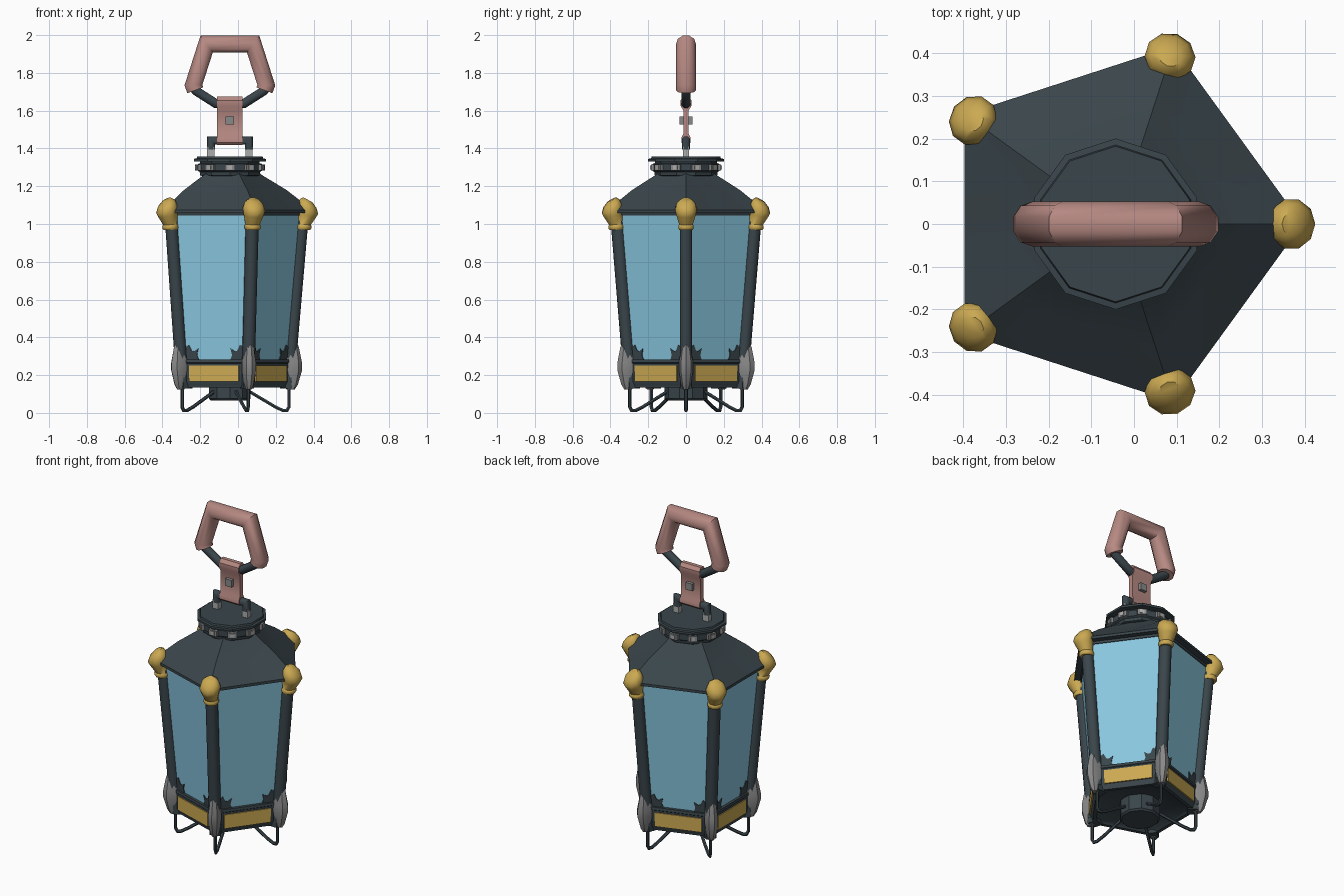
import bpy, bmesh, math
from mathutils import Matrix, Vector

if "Cube" in bpy.data.objects:
    bpy.data.objects.remove(bpy.data.objects["Cube"])

CX = -0.043                      # axis of the five-sided body
AXIS = Matrix.Translation((CX, 0, 0))


def material(name, rgb):
    m = bpy.data.materials.new(name)
    m.diffuse_color = (*rgb, 1)
    m.use_nodes = True
    m.node_tree.nodes["Principled BSDF"].inputs["Base Color"].default_value = m.diffuse_color
    return m


DARK = material("dark_iron", (0.042, 0.060, 0.070))
GLASS = material("blue_glass", (0.25, 0.57, 0.74))
GOLD = material("gold", (0.60, 0.40, 0.085))
PINK = material("rose_grip", (0.47, 0.25, 0.225))
GREY = material("grey_steel", (0.25, 0.25, 0.25))
PALE = material("pale_steel", (0.40, 0.42, 0.41))


def turns(n, start=0.0):
    """Matrices that repeat a part n times around the lantern axis."""
    return [AXIS @ Matrix.Rotation(math.radians(start) + 2 * math.pi * k / n, 4, 'Z')
            for k in range(n)]


CORNERS, FACES = turns(5), turns(5, 36)


def loft(name, rings, mat, mats=(AXIS,), caps=True, smooth=35):
    """Skin a stack of equal-sized rings, repeated by each matrix."""
    bm = bmesh.new()
    for mt in mats:
        vs = [[bm.verts.new(mt @ Vector(p)) for p in r] for r in rings]
        n = len(vs[0])
        for a, b in zip(vs, vs[1:]):
            for i in range(n):
                j = (i + 1) % n
                bm.faces.new((a[i], a[j], b[j], b[i]))
        if caps:
            bm.faces.new(vs[0][::-1])
            bm.faces.new(vs[-1])
    bmesh.ops.recalc_face_normals(bm, faces=bm.faces)
    me = bpy.data.meshes.new(name)
    bm.to_mesh(me)
    bm.free()
    me.materials.append(mat)
    ob = bpy.data.objects.new(name, me)
    bpy.context.collection.objects.link(ob)
    bpy.ops.object.select_all(action='DESELECT')
    ob.select_set(True)
    bpy.context.view_layer.objects.active = ob
    bpy.ops.object.shade_smooth_by_angle(angle=math.radians(smooth))
    return ob


def ring(n, rx, z, x=0.0, ry=None, rot=0.0, tilt=0.0):
    """Polygon ring; tilt leans it outward along +x."""
    ry = rx if ry is None else ry
    out = []
    for k in range(n):
        a = math.radians(rot) + 2 * math.pi * k / n
        u, v = rx * math.cos(a), ry * math.sin(a)
        out.append((x + u * math.cos(tilt), v, z - u * math.sin(tilt)))
    return out


def lathe(name, profile, n, mat, rot=0.0, **kw):
    return loft(name, [ring(n, r, z, rot=rot) for r, z in profile], mat, **kw)


def tube(name, path, r, mat, mats=(AXIS,), n=8, ry=None):
    """Mitred tube along a path of (x, z) points."""
    pts = [Vector(p) for p in path]
    rings = []
    for i, p in enumerate(pts):
        d0 = (p - pts[max(i - 1, 0)]).normalized()
        d1 = (pts[min(i + 1, len(pts) - 1)] - p).normalized()
        d = (d0 + d1).normalized()
        s = r / max(d.dot(d1 if d1.length else d0), 0.4)
        nx, nz = -d.y, d.x
        rings.append([(p.x + nx * s * math.cos(a), (ry or r) * math.sin(a), p.y + nz * s * math.cos(a))
                      for a in (2 * math.pi * (k + 0.5) / n for k in range(n))])
    return loft(name, rings, mat, mats, smooth=50)


def box(name, lo, hi, mat, mats=(AXIS,)):
    (x0, y0, z0), (x1, y1, z1) = lo, hi
    rings = [[(x0, y0, z), (x1, y0, z), (x1, y1, z), (x0, y1, z)] for z in (z0, z1)]
    return loft(name, rings, mat, mats)


# Glass body and the iron base below it
lathe("glass_panes", [(0.317, 0.27), (0.388, 1.07)], 5, GLASS)
lathe("base_band", [(0.10, 0.17), (0.27, 0.15), (0.29, 0.135), (0.315, 0.135), (0.318, 0.15),
                    (0.328, 0.165), (0.332, 0.262), (0.338, 0.266), (0.336, 0.282), (0.30, 0.285)],
      5, DARK)
lathe("burner_cup", [(0.105, 0.065), (0.115, 0.075), (0.115, 0.18)], 10, DARK, rot=18)

# Gold plates on the base, one per side
ap = math.cos(math.pi / 5)
box("base_plates", (0.25, -0.138, 0.165), (0.332 * ap + 0.005, 0.138, 0.25), GOLD, FACES)

# Leaf ornaments in the lower corners of each pane
leaf = [(0.16, 0.275), (0.085, 0.275), (0.098, 0.305), (0.09, 0.34), (0.115, 0.325),
        (0.128, 0.33), (0.142, 0.36), (0.165, 0.345)]
for side, label in ((1, "left"), (-1, "right")):
    loft("corner_leaves_" + label,
         [[((0.317 + 0.0888 * (z - 0.27)) * ap + d, side * y, z) for y, z in leaf]
          for d in (-0.005, 0.005)], DARK, FACES)

# Corner posts with thin rails beside the roof line
loft("corner_posts", [ring(8, 0.034, 0.16, 0.310, rot=22.5), ring(8, 0.035, 1.05, 0.386, rot=22.5)],
     DARK, CORNERS, smooth=50)
lathe("top_rail", [(0.30, 1.045), (0.392, 1.045), (0.40, 1.07)], 5, DARK)

# Grey spindle clamps at the foot of each post
loft("post_clamps", [ring(8, rx, z, 0.322, ry) for rx, ry, z in
     ((0.022, 0.016, 0.125), (0.038, 0.026, 0.15), (0.060, 0.038, 0.225), (0.060, 0.038, 0.265),
      (0.044, 0.026, 0.345), (0.034, 0.018, 0.372))], GREY, CORNERS)

# Gold knobs that cap the posts, leaning outward
knob = [(0.387, 0.970, 0.038, 0.05), (0.388, 0.978, 0.043, 0.05), (0.389, 0.992, 0.043, 0.05),
        (0.390, 0.998, 0.038, 0.08), (0.405, 1.045, 0.052, 0.20), (0.412, 1.078, 0.060, 0.40),
        (0.415, 1.108, 0.050, 0.50), (0.413, 1.128, 0.027, 0.50)]
loft("roof_knobs", [ring(10, r, z, x, tilt=t) for x, z, r, t in knob], GOLD, CORNERS, smooth=45)

# Roof: ten points per ring, corners pushed out so the hips stay raised
def roof_ring(corner, mid, z, dz=0.0):
    return [((corner, mid)[k % 2] * math.cos(k * math.pi / 5),
             (corner, mid)[k % 2] * math.sin(k * math.pi / 5),
             z + (dz if k % 2 == 0 else 0)) for k in range(10)]


loft("roof", [roof_ring(0.37, 0.37 * ap, 1.058), roof_ring(0.437, 0.437 * ap, 1.058),
              roof_ring(0.437, 0.437 * ap, 1.074), roof_ring(0.30, 0.25, 1.155, 0.025),
              roof_ring(0.165, 0.135, 1.262), roof_ring(0.14, 0.12, 1.29)], DARK, smooth=40)

# Ten-sided collar with studs
lathe("collar", [(0.14, 1.25), (0.165, 1.258), (0.168, 1.275), (0.178, 1.282), (0.178, 1.318),
                 (0.165, 1.322), (0.165, 1.33), (0.200, 1.332), (0.200, 1.345), (0.185, 1.347),
                 (0.182, 1.357)], 10, DARK, rot=18)
box("collar_studs", (0.16, -0.027, 1.282), (0.186, 0.027, 1.316), GREY, turns(10, 18))
box("stud_centres", (0.17, -0.012, 1.288), (0.190, 0.012, 1.311), PALE, turns(10, 18))

# Hanger staple on the roof
tube("hanger_staple", [(-0.100, 1.395), (-0.100, 1.442), (0.100, 1.442), (0.100, 1.395)], 0.023, DARK)
for s, label in ((-1, "left"), (1, "right")):
    lo, hi = sorted((s * 0.082, s * 0.120))
    box("staple_foot_" + label, (lo, -0.016, 1.35), (hi, 0.016, 1.41), PALE)

# Strap link with rolled ends and a bolt
prof = [(0.010, 1.417), (0.025, 1.432), (0.025, 1.455), (0.014, 1.478), (0.014, 1.60),
        (0.028, 1.625), (0.028, 1.655), (0.012, 1.676)]
outline = prof + [(-y, z) for y, z in reversed(prof)]
loft("strap_link", [[(x, y, z) for y, z in outline] for x in (-0.067, 0.067)], PINK)
box("strap_bolt", (-0.022, -0.034, 1.527), (0.022, 0.034, 1.570), GREY)

# Carrying ring: thin iron lower part and thick grip
tube("ring_lower", [(-0.205, 1.745), (-0.180, 1.705), (-0.075, 1.638), (0.075, 1.638),
                    (0.180, 1.705), (0.205, 1.745)], 0.026, DARK)
tube("ring_grip", [(-0.183, 1.708), (-0.193, 1.735), (-0.123, 1.953), (0.123, 1.953),
                   (0.193, 1.735), (0.183, 1.708)], 0.047, PINK, n=10, ry=0.053)

# Bent wire legs with mounting blocks
tube("wire_legs", [(0.312, 0.15), (0.312, 0.03), (0.302, 0.012), (0.282, 0.012), (0.24, 0.032),
                   (0.10, 0.115)], 0.0095, DARK, CORNERS, n=6)
box("leg_mounts", (0.265, -0.03, 0.128), (0.325, 0.03, 0.16), DARK, CORNERS)
